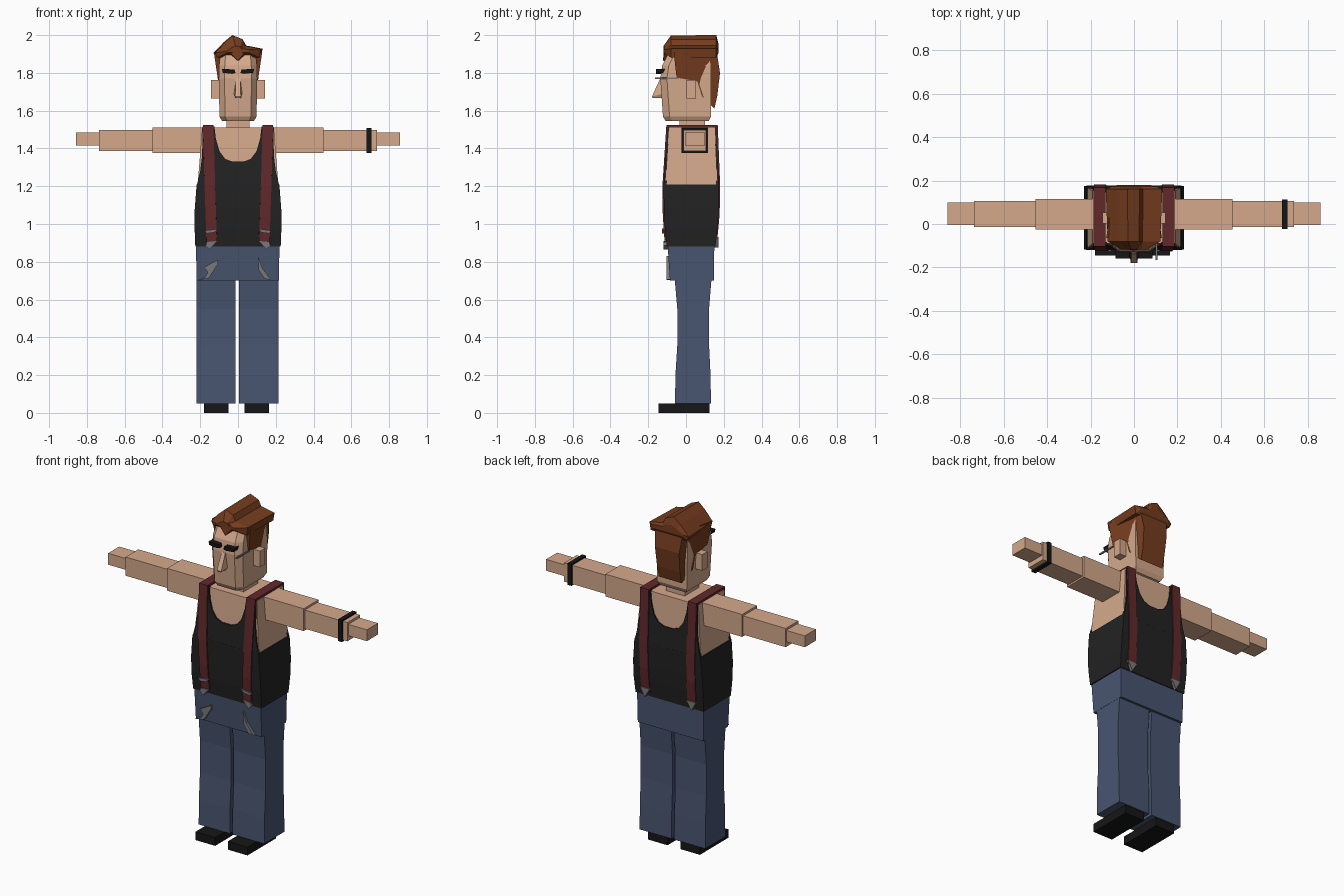
import bpy, bmesh
from mathutils import Vector


def colour(name, r, g, b):
    m = bpy.data.materials.new(name)
    m.diffuse_color = (r, g, b, 1)
    return m


SKIN = colour("skin", 0.66, 0.395, 0.26)
DENIM = colour("denim blue", 0.065, 0.09, 0.16)
BLACK = colour("shirt black", 0.016, 0.016, 0.016)
INK = colour("deep black", 0.008, 0.008, 0.009)
HAIR = colour("auburn hair", 0.18, 0.046, 0.013)
RED = colour("dark red", 0.12, 0.022, 0.024)
METAL = colour("grey metal", 0.19, 0.19, 0.2)


def loft(name, rings, mat):
    """Closed flat-faced solid through rings of equal point count."""
    bm = bmesh.new()
    vs = [[bm.verts.new(p) for p in r] for r in rings]
    n = len(vs[0])
    for a, b in zip(vs, vs[1:]):
        for i in range(n):
            j = (i + 1) % n
            bm.faces.new((a[i], a[j], b[j], b[i]))
    bm.faces.new(vs[0])
    bm.faces.new(vs[-1])
    bmesh.ops.recalc_face_normals(bm, faces=bm.faces)
    me = bpy.data.meshes.new(name)
    bm.to_mesh(me)
    bm.free()
    me.materials.append(mat)
    ob = bpy.data.objects.new(name, me)
    bpy.context.collection.objects.link(ob)
    return ob


def slab(z, x0, x1, y0, y1):
    return [(x0, y0, z), (x1, y0, z), (x1, y1, z), (x0, y1, z)]


def box(name, x, y, z, mat):
    return loft(name, [slab(z[0], *x, *y), slab(z[1], *x, *y)], mat)


def plate(name, pts, y0, y1, mat):
    """Front outline (x, z) given depth along y."""
    return loft(name, [[(x, y, z) for x, z in pts] for y in (y0, y1)], mat)


# Shoes and trouser legs
for tag, shoe, leg in (("left", (-0.18, -0.05), (-0.22, -0.014)),
                       ("right", (0.035, 0.165), (0.004, 0.215))):
    box(tag + "_shoe", shoe, (-0.145, 0.125), (0, 0.05), INK)
    loft(tag + "_leg", [slab(z, *leg, y0, y1) for z, y0, y1 in
         ((0.05, -0.058, 0.132), (0.2, -0.056, 0.13), (0.36, -0.046, 0.122),
          (0.55, -0.046, 0.122), (0.71, -0.06, 0.135))], DENIM)

# Hips
loft("hips", [slab(0.70, -0.22, 0.216, -0.085, 0.148),
              slab(0.90, -0.222, 0.22, -0.098, 0.15)], DENIM)

# Lower shirt and bare upper torso
loft("shirt_body", [slab(z, -w, w, y0, y1) for z, w, y0, y1 in
     ((0.88, 0.226, -0.102, 0.155), (0.98, 0.23, -0.112, 0.167),
      (1.08, 0.229, -0.117, 0.174), (1.21, 0.219, -0.119, 0.176))], BLACK)
loft("upper_torso", [slab(1.2, -0.214, 0.214, -0.11, 0.167),
                     slab(1.38, -0.2, 0.2, -0.099, 0.159),
                     slab(1.51, -0.19, 0.19, -0.09, 0.153)], SKIN)

# Tank top front and back with scooped neckline
half = [(0.219, 1.2), (0.2, 1.28), (0.19, 1.36), (0.187, 1.515), (0.125, 1.515),
        (0.117, 1.45), (0.098, 1.385), (0.068, 1.345), (0.03, 1.33)]
outline = half + [(-x, z) for x, z in reversed(half)]
for name, base, slope in (("shirt_front", -0.119, 0.065), ("shirt_back", 0.176, -0.05)):
    inward = 0.016 if base < 0 else -0.016
    loft(name, [[(x, base + slope * (z - 1.2) + d, z) for x, z in outline]
                for d in (0, inward)], BLACK)

# Suspenders running over the shoulders, with clips at both ends
path = [(-0.113, 0.9, 0.139), (-0.123, 1.05, 0.144), (-0.125, 1.2, 0.149),
        (-0.104, 1.523, 0.158), (0.168, 1.523, 0.158), (0.181, 1.2, 0.156),
        (0.178, 1.05, 0.155), (0.165, 0.91, 0.153)]
mid = Vector((0.03, 1.2))
for s, tag in ((-1, "left"), (1, "right")):
    rings = []
    for y, z, x in path:
        inn = mid + (Vector((y, z)) - mid) * 0.92
        a, b = s * (x - 0.028), s * (x + 0.028)
        rings.append([(a, y, z), (b, y, z), (b, inn.x, inn.y), (a, inn.x, inn.y)])
    loft(tag + "_suspender", rings, RED)
    plate(tag + "_clip_bar", [(s * x, z) for x, z in
          ((0.105, 0.975), (0.125, 0.955), (0.165, 0.95), (0.178, 0.965),
           (0.14, 0.97))], -0.126, -0.117, METAL)
    plate(tag + "_clip_jaw", [(s * x, z) for x, z in
          ((0.11, 0.91), (0.165, 0.905), (0.172, 0.885), (0.15, 0.865))],
          -0.118, -0.095, METAL)
    plate(tag + "_back_clip", [(s * x, z) for x, z in
          ((0.12, 0.93), (0.185, 0.93), (0.155, 0.875))], 0.15, 0.172, METAL)

# Metal hooks on the trouser front
plate("left_hook", [(-0.215, 0.703), (-0.155, 0.712), (-0.105, 0.79), (-0.11, 0.81),
                    (-0.18, 0.77), (-0.16, 0.745), (-0.175, 0.718)], -0.104, -0.084, METAL)
plate("right_hook", [(0.105, 0.83), (0.13, 0.765), (0.175, 0.705), (0.14, 0.71),
                     (0.11, 0.755)], -0.104, -0.084, METAL)

# Arms, hands and wristband
for s, tag in ((-1, "left"), (1, "right")):
    def arm(part, x0, x1, y, z):
        box(tag + part, sorted((s * x0, s * x1)), y, z, SKIN)
    arm("_upper_arm", 0.17, 0.453, (-0.025, 0.116), (1.376, 1.51))
    arm("_forearm", 0.44, 0.735, (-0.014, 0.106), (1.386, 1.498))
    arm("_hand", 0.73, 0.858, (-0.005, 0.1), (1.416, 1.484))
box("wristband", (0.68, 0.706), (-0.024, 0.113), (1.377, 1.507), INK)

# Neck and head with chamfered face edges
box("neck", (-0.062, 0.062), (-0.035, 0.1), (1.49, 1.57), SKIN)


def head_ring(z, w, y0, y1):
    return [(-w, y0 + 0.035, z), (-w * 0.7, y0, z), (w * 0.7, y0, z),
            (w, y0 + 0.035, z), (w, y1, z), (-w, y1, z)]


loft("head", [head_ring(*r) for r in
     ((1.545, 0.085, -0.108, 0.12), (1.57, 0.098, -0.122, 0.133),
      (1.77, 0.102, -0.136, 0.133), (1.84, 0.1, -0.126, 0.13),
      (1.91, 0.092, -0.09, 0.12))], SKIN)
for s, tag in ((-1, "left"), (1, "right")):
    box(tag + "_ear", sorted((s * 0.095, s * 0.144)), (0.002, 0.052), (1.665, 1.762), SKIN)

# Nose wedge
loft("nose", [[(-0.012, -0.137, 1.77), (0.012, -0.137, 1.77), (0.012, -0.12, 1.77), (-0.012, -0.12, 1.77)],
              [(-0.015, -0.18, 1.675), (0.015, -0.18, 1.675), (0.023, -0.12, 1.69), (-0.023, -0.12, 1.69)],
              [(-0.008, -0.178, 1.667), (0.008, -0.178, 1.667), (0.015, -0.12, 1.667), (-0.015, -0.12, 1.667)]], SKIN)

# Eyebrows and thin side rod
for s, tag in ((-1, "left"), (1, "right")):
    plate(tag + "_eyebrow", [(s * x, z) for x, z in
          ((0.012, 1.8), (0.03, 1.795), (0.08, 1.8), (0.085, 1.82), (0.06, 1.82),
           (0.02, 1.818))], -0.158, -0.11, INK)
box("side_rod", (0.1, 0.108), (-0.165, -0.04), (1.768, 1.776), METAL)

# Hair: sides and back, wider toward the top
side = [(-0.065, 1.91), (-0.05, 1.775), (0.06, 1.755), (0.085, 1.675), (0.15, 1.61),
        (0.166, 1.68), (0.18, 1.8), (0.16, 1.93)]
loft("hair_back", [[(s * max(0.105, 0.107 + (z - 1.77) * 0.15)
                     * (0.72 if y > 0.14 else 1), y, z) for y, z in side]
                   for s in (-1, 0, 1)], HAIR)

# Hair: swept ridge on top, narrowing at the front
crown = [(-0.13, 1.905), (-0.075, 1.963), (-0.03, 2.0), (0.025, 1.978), (0.042, 1.945),
         (0.13, 1.928), (0.122, 1.88), (-0.118, 1.88)]
loft("hair_crown", [[(x * k, y, 1.92 + (z - 1.92) * h) for x, z in crown] for y, k, h in
     ((-0.118, 0.45, 0.3), (-0.08, 0.93, 0.98), (0.16, 1, 1), (0.172, 0.8, 0.4))], HAIR)

# Pointed forelock
loft("forelock", [[(-0.075, -0.085, 1.925), (-0.055, -0.085, 1.95), (0.04, -0.085, 1.94), (0.07, -0.085, 1.925), (0.0, -0.1, 1.86)],
                  [(-0.055, -0.112, 1.92), (-0.03, -0.115, 1.938), (0.02, -0.115, 1.938), (0.045, -0.112, 1.92), (0.0, -0.122, 1.865)]], HAIR)
